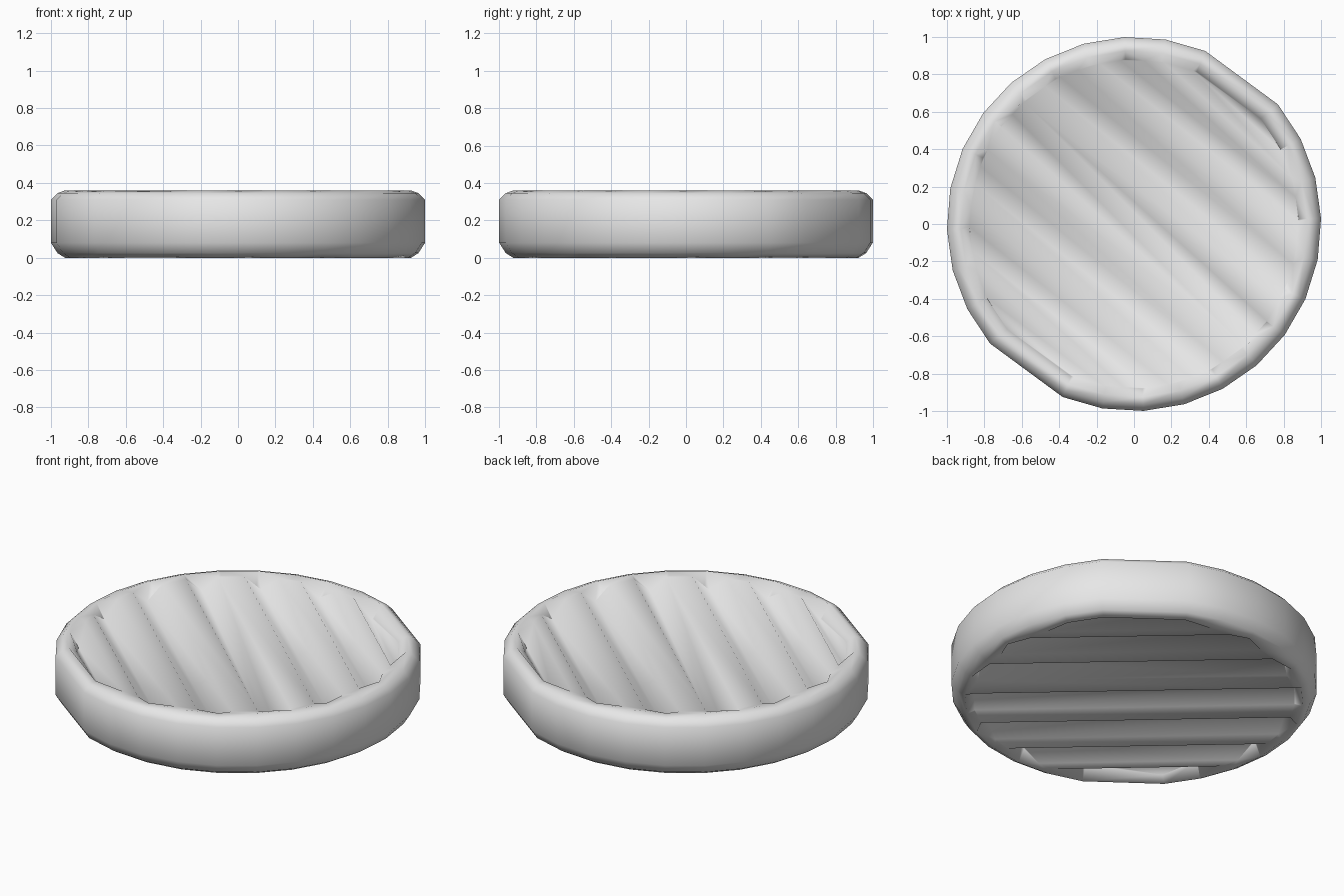
import bpy, bmesh, math
from mathutils import Vector

cube = bpy.data.objects.get("Cube")
if cube:
    bpy.data.objects.remove(cube, do_unlink=True)

HEIGHT = 0.36
CAP_INSET = 0.01          # ribbed area sits slightly inside the rim
DEPTH = 0.08              # groove depth
ACROSS = Vector((math.cos(math.radians(48)), math.sin(math.radians(48)), 0))
HALF_GROOVES = [(0.32, 0.09), (0.6, 0.085), (0.82, 0.07)]   # offset, half width
GROOVES = [(0, 0.09)] + [(s * c, w) for c, w in HALF_GROOVES for s in (-1, 1)]

# Outline: two round arcs joined by two flat edges
arc = [67.6 + 12.675 * i for i in range(13)]
angles = [math.radians(a + turn) for turn in (0, 180) for a in arc]


def groove_depth(co):
    u = co.dot(ACROSS)
    return max(max(0, 1 - abs(u - c) / w) for c, w in GROOVES) * DEPTH


def ring(bm, radius, z):
    return [bm.verts.new((radius * math.cos(a), radius * math.sin(a), z)) for a in angles]


def cut_ribs(bm, z, inward):
    """Split a flat cap along the groove lines, then sink the grooves."""
    def cap_faces():
        return [f for f in bm.faces if all(abs(v.co.z - z) < 1e-4 for v in f.verts)]

    for c, w in GROOVES:
        for u in (c - w, c, c + w):
            faces = cap_faces()
            edges = {e for f in faces for e in f.edges}
            verts = {v for f in faces for v in f.verts}
            bmesh.ops.bisect_plane(bm, geom=list(verts) + list(edges) + faces, dist=1e-4,
                                   plane_co=ACROSS * u, plane_no=ACROSS)
    for v in {v for f in cap_faces() for v in f.verts}:
        v.co.z += inward * groove_depth(v.co)


# Disc body: rounded wall and raised rims
bm = bmesh.new()
profile = [(0.88, CAP_INSET), (0.925, 0), (0.965, 0.025), (1, 0.08),
           (1, 0.31), (0.965, 0.345), (0.925, HEIGHT), (0.88, HEIGHT - CAP_INSET)]
rings = [ring(bm, r, z) for r, z in profile]
for low, high in zip(rings, rings[1:]):
    for i in range(len(angles)):
        j = (i + 1) % len(angles)
        bm.faces.new((low[i], low[j], high[j], high[i]))
bm.faces.new(rings[-1])
bm.faces.new(rings[0][::-1])

# Diagonal grooves on both sides
cut_ribs(bm, HEIGHT - CAP_INSET, -1)
cut_ribs(bm, CAP_INSET, 1)
bmesh.ops.triangulate(bm, faces=[f for f in bm.faces if len(f.verts) > 4])
bmesh.ops.recalc_face_normals(bm, faces=bm.faces)

mesh = bpy.data.meshes.new("ribbed_disc")
bm.to_mesh(mesh)
bm.free()
for poly in mesh.polygons:
    poly.use_smooth = True

# Plain grey material
grey = bpy.data.materials.new("light_grey")
grey.use_nodes = True
grey.diffuse_color = (0.8, 0.8, 0.8, 1)
grey.node_tree.nodes["Principled BSDF"].inputs["Base Color"].default_value = (0.8, 0.8, 0.8, 1)
mesh.materials.append(grey)

disc = bpy.data.objects.new("ribbed_disc", mesh)
bpy.context.collection.objects.link(disc)
